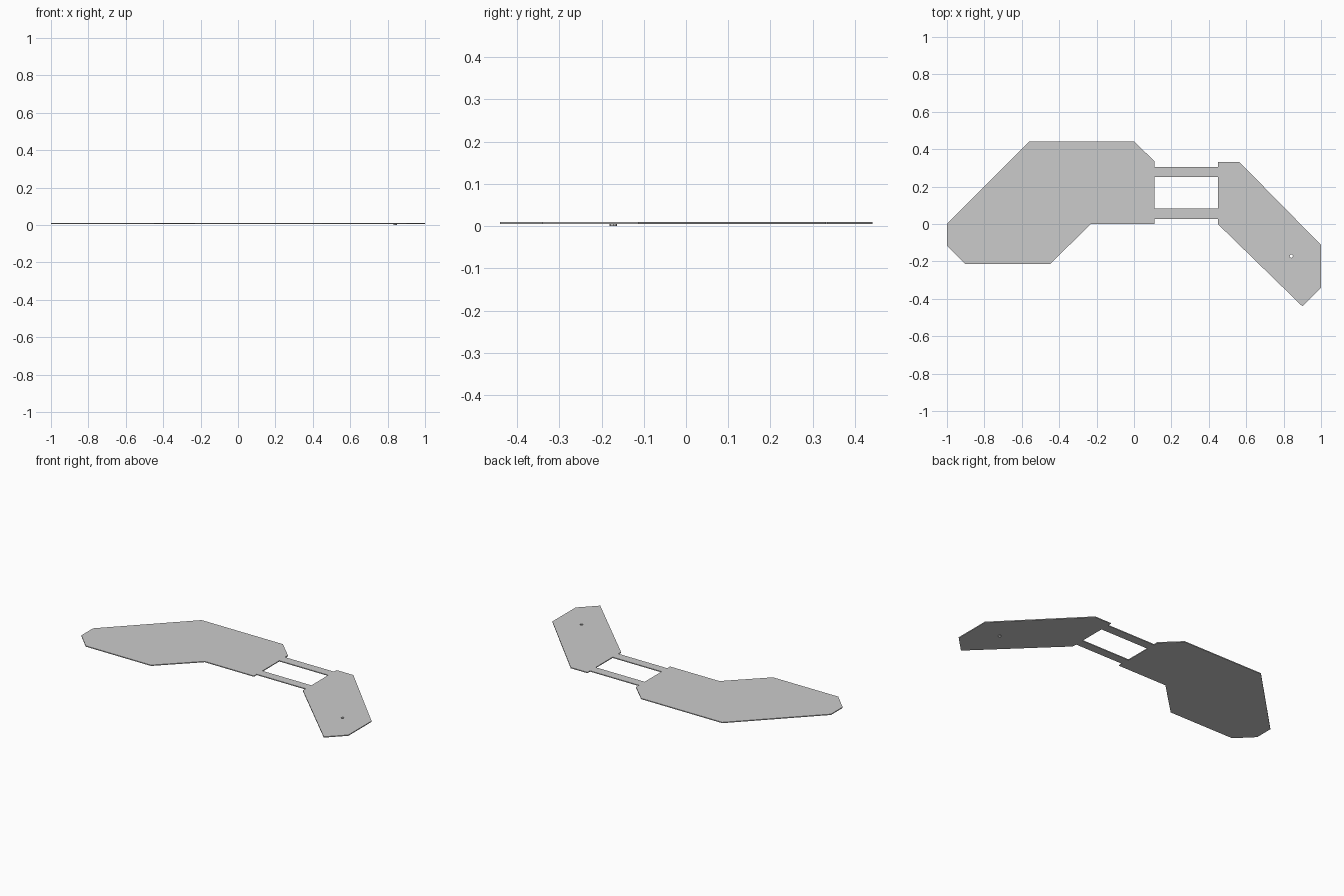
import bpy, bmesh
from math import cos, sin, pi

if "Cube" in bpy.data.objects:
    bpy.data.objects.remove(bpy.data.objects["Cube"])

BOTTOM, TOP = 0.0045, 0.010


def plate(name, pts, z0=BOTTOM, z1=TOP, caps=True):
    """Extrude a flat outline from z0 to z1."""
    bm = bmesh.new()
    low = [bm.verts.new((x, y, z0)) for x, y in pts]
    high = [bm.verts.new((x, y, z1)) for x, y in pts]
    n = len(pts)
    for i in range(n):
        j = (i + 1) % n
        bm.faces.new((low[i], low[j], high[j], high[i]))
    if caps:
        bm.faces.new(low[::-1])
        bm.faces.new(high)
    bmesh.ops.recalc_face_normals(bm, faces=bm.faces)
    mesh = bpy.data.meshes.new(name)
    bm.to_mesh(mesh)
    bm.free()
    obj = bpy.data.objects.new(name, mesh)
    bpy.context.collection.objects.link(obj)
    return obj


# Large left panel
plate("left_panel", [(-1, 0), (-1, -0.115), (-0.9, -0.215), (-0.45, -0.215),
                     (-0.23, 0), (0.11, 0), (0.11, 0.335), (0, 0.442),
                     (-0.56, 0.442)])

# Slanted right panel
right = plate("right_panel", [(0.448, 0), (0.9, -0.44), (1, -0.34), (1, -0.112),
                              (0.563, 0.332), (0.448, 0.332)])

# Two struts joining the panels
for name, y0, y1 in (("lower_strut", 0.028, 0.083), ("upper_strut", 0.25, 0.306)):
    plate(name, [(0.11, y0), (0.448, y0), (0.448, y1), (0.11, y1)])

# Small pin hole through the right panel, with its sleeve below
ring = [(0.841 + 0.009 * cos(i * pi / 4), -0.172 + 0.009 * sin(i * pi / 4))
        for i in range(8)]
cutter = plate("hole_cutter", ring, -0.02, 0.03)
cutter.hide_render = True
cutter.hide_set(True)
cut = right.modifiers.new("pin_hole", 'BOOLEAN')
cut.operation = 'DIFFERENCE'
cut.object = cutter
cut.solver = 'EXACT'
plate("hole_sleeve", ring, 0.0, BOTTOM, caps=False)
